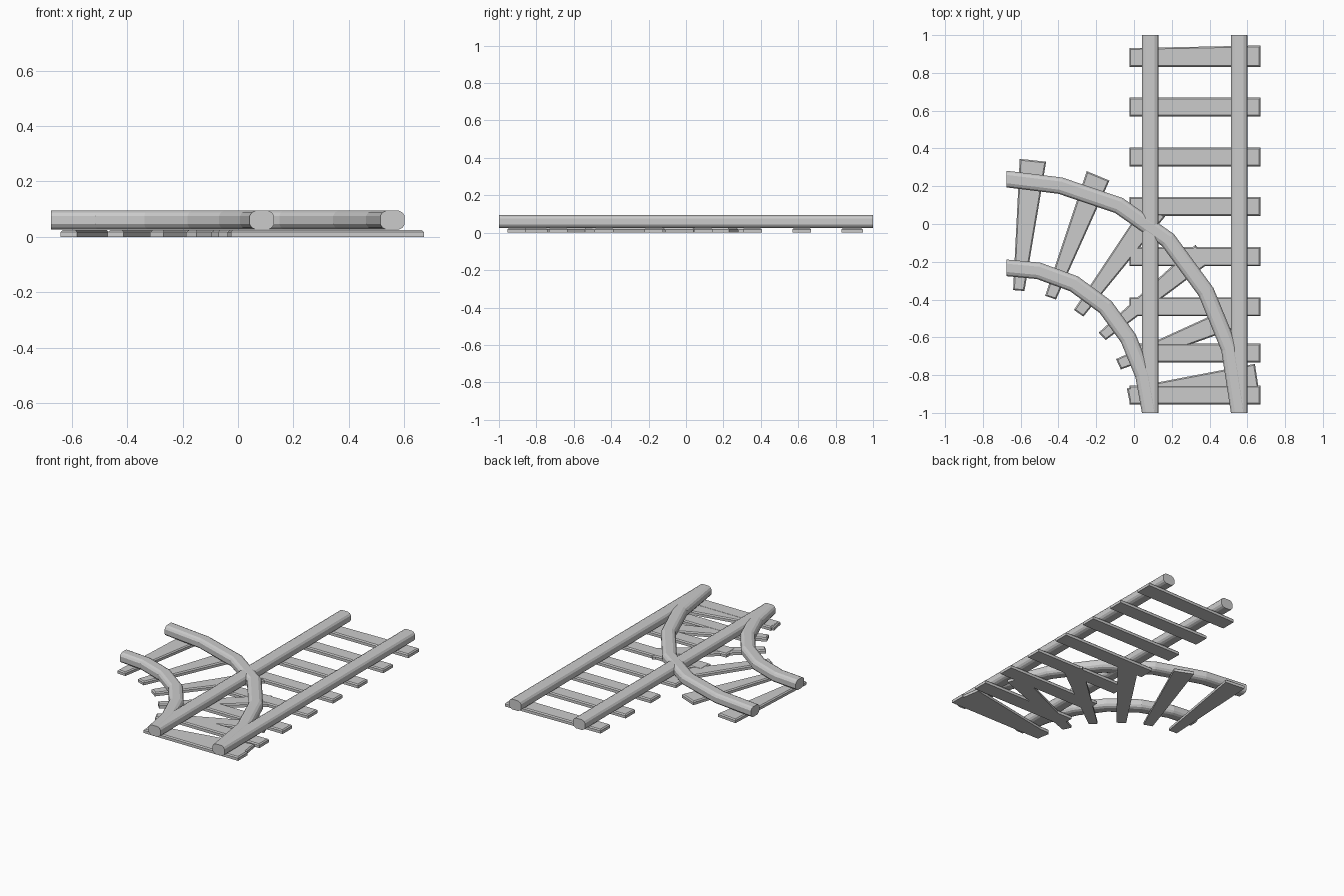
import bpy, bmesh
from mathutils import Vector

if "Cube" in bpy.data.objects:
    bpy.data.objects.remove(bpy.data.objects["Cube"])

RAIL_Z, SLEEPER_H = 0.06, 0.025
# Rounded rail cross-section (sideways, up)
q = [(0.044, 0.015), (0.036, 0.027), (0.022, 0.034)]
PROFILE = (q + [(-x, z) for x, z in reversed(q)]
           + [(-x, -z) for x, z in q] + [(x, -z) for x, z in reversed(q)])


def finish(bm, name):
    bmesh.ops.recalc_face_normals(bm, faces=bm.faces)
    me = bpy.data.meshes.new(name)
    bm.to_mesh(me)
    bm.free()
    ob = bpy.data.objects.new(name, me)
    bpy.context.collection.objects.link(ob)
    return ob


def rail(name, path, start, end, z=RAIL_Z):
    """Sweep the profile along a flat path with mitred joints."""
    pts = [Vector(p) for p in path]
    bm = bmesh.new()
    rings = []
    for i, p in enumerate(pts):
        if i == 0:
            t, k = Vector(start), 1
        elif i == len(pts) - 1:
            t, k = Vector(end), 1
        else:
            a = (p - pts[i - 1]).normalized()
            b = (pts[i + 1] - p).normalized()
            t = (a + b).normalized()
            k = 1 / t.dot(a)
        side = Vector((t.y, -t.x)) * k
        rings.append([bm.verts.new((p.x + side.x * u, p.y + side.y * u, z + v))
                      for u, v in PROFILE])
    n = len(PROFILE)
    for r, s in zip(rings, rings[1:]):
        for j in range(n):
            bm.faces.new((r[j], r[(j + 1) % n], s[(j + 1) % n], s[j]))
    bm.faces.new(rings[0])
    bm.faces.new(rings[-1])
    return finish(bm, name)


def sleeper(name, corners, h=SLEEPER_H):
    """Flat plank from four corners with chamfered top edges."""
    c = sum((Vector(p) for p in corners), Vector((0, 0))) / 4
    bm = bmesh.new()
    f = bm.faces.new([bm.verts.new((x, y, 0)) for x, y in corners])
    ext = bmesh.ops.extrude_face_region(bm, geom=[f])
    top = [v for v in ext['geom'] if isinstance(v, bmesh.types.BMVert)]
    for v in top:
        v.co.z = h
    edges = [e for e in bm.edges if all(v in top for v in e.verts)]
    bmesh.ops.bevel(bm, geom=edges, offset=0.007, segments=1, affect='EDGES')
    return finish(bm, name)


# Straight track
for side, x in (("left", 0.086), ("right", 0.557)):
    rail(f"straight_rail_{side}", [(x, -1), (x, 1)], (0, 1), (0, 1))
for i, y in enumerate((-0.905, -0.683, -0.438, -0.173, 0.092, 0.355, 0.619, 0.881)):
    skew = 0.014 if i == 7 else 0
    sleeper(f"straight_sleeper_{i + 1}",
            [(-0.025, y - 0.05), (0.67, y - 0.05), (0.67, y + 0.05 + skew), (-0.025, y + 0.05)])

# Branching curved track
rail("curved_rail_outer",
     [(0.557, -1), (0.505, -0.66), (0.382, -0.36), (0.18, -0.085),
      (-0.08, 0.098), (-0.39, 0.203), (-0.675, 0.238)], (0, 1), (-1, 0), RAIL_Z + 0.001)
rail("curved_rail_inner",
     [(0.086, -1), (0.05, -0.8), (-0.03, -0.605), (-0.15, -0.44),
      (-0.317, -0.317), (-0.505, -0.248), (-0.675, -0.232)], (0, 1), (-1, 0), RAIL_Z + 0.001)

# Tapered sleepers fanning round the curve
fan = [
    [(-0.605, 0.345), (-0.465, 0.33), (-0.58, -0.355), (-0.64, -0.35)],
    [(-0.25, 0.28), (-0.13, 0.23), (-0.413, -0.40), (-0.47, -0.38)],
    [(0.06, 0.115), (0.165, 0.04), (-0.268, -0.49), (-0.318, -0.455)],
    [(0.325, -0.11), (0.40, -0.205), (-0.15, -0.615), (-0.187, -0.575)],
    [(0.53, -0.43), (0.57, -0.54), (-0.07, -0.77), (-0.095, -0.715)],
    [(0.64, -0.74), (0.66, -0.87), (-0.022, -0.95), (-0.038, -0.87)],
]
for i, c in enumerate(fan):
    sleeper(f"curved_sleeper_{i + 1}", c, SLEEPER_H - 0.001)
